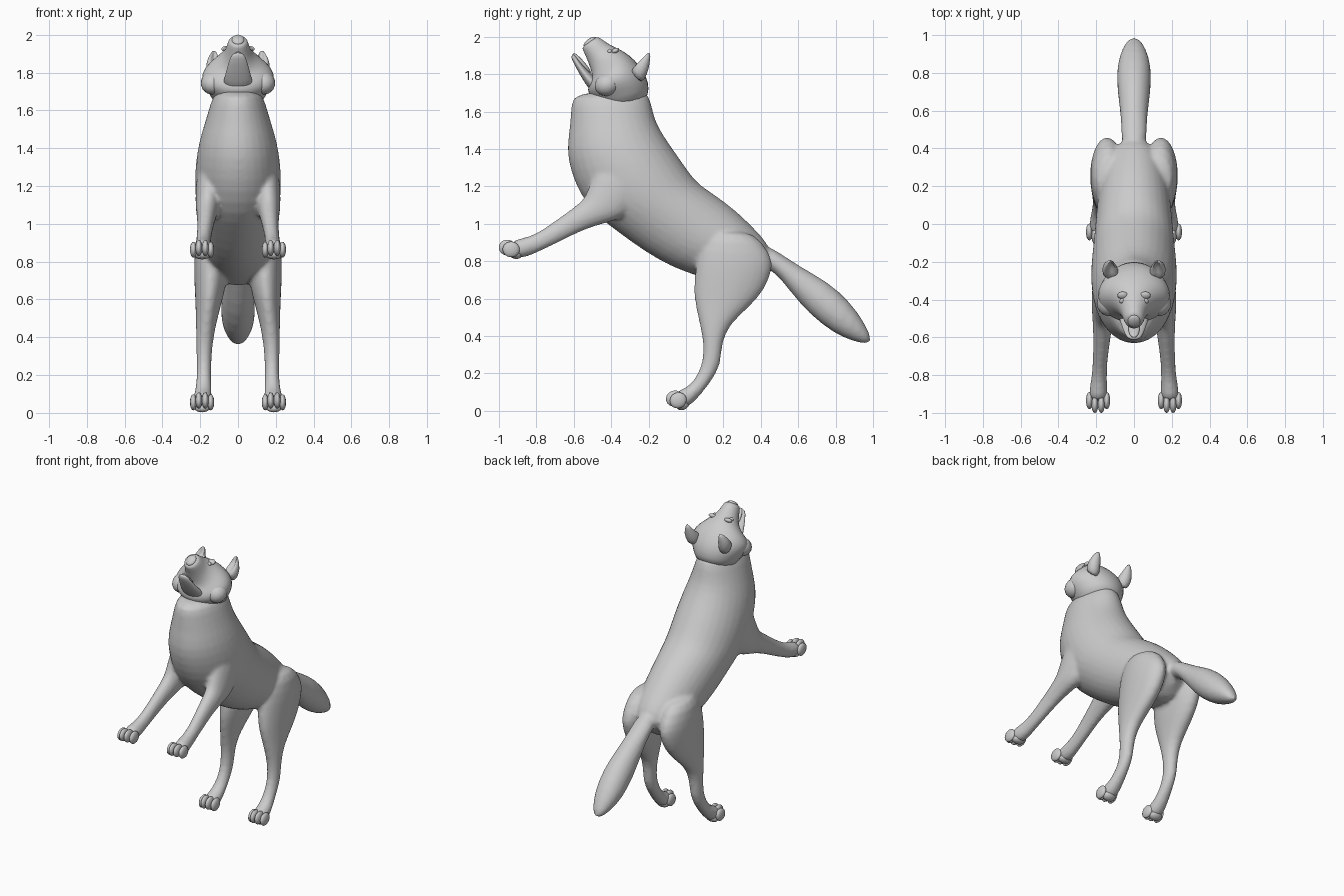
import bpy, bmesh, math
from mathutils import Matrix, Vector

cube = bpy.data.objects.get("Cube")
if cube:
    bpy.data.objects.remove(cube)

fur = bpy.data.materials.new("grey_fur")
fur.diffuse_color = (0.6, 0.6, 0.6, 1)
fur.use_nodes = True
fur.node_tree.nodes["Principled BSDF"].inputs["Base Color"].default_value = (0.6, 0.6, 0.6, 1)


def loft(bm, rings, side=1, n=16):
    """Skin oval rings: (upper y, z), (lower y, z), centre x, half width."""
    loops = []
    for (ty, tz), (by, bz), cx, hw in rings:
        c = Vector((cx * side, (ty + by) / 2, (tz + bz) / 2))
        v = Vector((0, (ty - by) / 2, (tz - bz) / 2)) * 1.02
        loops.append([bm.verts.new(c + v * math.cos(a) + Vector((hw * 1.02 * math.sin(a), 0, 0)))
                      for a in (2 * math.pi * i / n for i in range(n))])
    for a, b in zip(loops, loops[1:]):
        for i in range(n):
            j = (i + 1) % n
            bm.faces.new((a[i], a[j], b[j], b[i]))
    bm.faces.new(loops[0])
    bm.faces.new(loops[-1])


def ball(bm, loc, size, tilt=0):
    m = Matrix.Translation(loc) @ Matrix.Rotation(tilt, 4, 'X') @ Matrix.Diagonal((*size, 1))
    bmesh.ops.create_uvsphere(bm, u_segments=14, v_segments=9, radius=1, matrix=m)


def finish(bm, name, subdiv=1, fuse=0):
    bmesh.ops.recalc_face_normals(bm, faces=bm.faces)
    me = bpy.data.meshes.new(name)
    bm.to_mesh(me)
    bm.free()
    me.materials.append(fur)
    me.shade_smooth()
    ob = bpy.data.objects.new(name, me)
    bpy.context.collection.objects.link(ob)
    if subdiv:
        ob.modifiers.new("round", 'SUBSURF').levels = subdiv
        ob.modifiers["round"].render_levels = subdiv
    if fuse:
        r = ob.modifiers.new("fuse", 'REMESH')
        r.mode, r.voxel_size, r.use_smooth_shade = 'VOXEL', fuse, True
        s = ob.modifiers.new("blend", 'SMOOTH')
        s.factor, s.iterations = 0.5, 6
    return ob


# Section lists for the body
torso = [((-.21, 1.74), (-.60, 1.70), 0, .115), ((-.185, 1.64), (-.615, 1.64), 0, .145),
         ((-.165, 1.55), (-.62, 1.52), 0, .175), ((-.12, 1.47), (-.64, 1.40), 0, .207),
         ((-.035, 1.35), (-.62, 1.29), 0, .225), ((.02, 1.27), (-.575, 1.17), 0, .23),
         ((.07, 1.21), (-.49, 1.05), 0, .225), ((.14, 1.165), (-.37, .96), 0, .215),
         ((.21, 1.115), (-.22, .85), 0, .205), ((.29, 1.05), (-.08, .77), 0, .195),
         ((.37, .97), (.06, .72), 0, .18), ((.435, .90), (.20, .68), 0, .15),
         ((.465, .82), (.33, .66), 0, .10)]
tail = [((.40, .90), (.38, .76), 0, .06), ((.48, .86), (.46, .765), 0, .068),
        ((.61, .77), (.555, .64), 0, .07), ((.76, .69), (.66, .515), 0, .09),
        ((.875, .585), (.795, .41), 0, .092), ((.95, .48), (.90, .37), 0, .065),
        ((.995, .385), (.98, .352), 0, .025)]
hind_leg = [((.13, .98), (.36, .97), .13, .08), ((.06, .85), (.46, .83), .142, .09),
            ((.045, .72), (.465, .76), .143, .09), ((.04, .62), (.425, .65), .15, .078),
            ((.055, .54), (.34, .555), .16, .064), ((.075, .455), (.235, .465), .17, .052),
            ((.095, .36), (.19, .365), .178, .043), ((.09, .26), (.188, .245), .18, .038),
            ((.055, .18), (.14, .165), .18, .038), ((.015, .13), (.075, .08), .185, .045),
            ((-.04, .11), (.005, .008), .187, .052), ((-.06, .09), (-.04, .03), .187, .045)]
front_leg = [((-.42, 1.42), (-.14, 1.30), .15, .06), ((-.50, 1.25), (-.24, 1.13), .155, .07),
             ((-.54, 1.14), (-.33, 1.03), .16, .065), ((-.57, 1.11), (-.43, 1.005), .165, .055),
             ((-.66, 1.045), (-.56, .965), .17, .044), ((-.77, .965), (-.69, .895), .18, .038),
             ((-.84, .93), (-.80, .845), .185, .04), ((-.90, .92), (-.88, .81), .19, .05),
             ((-.94, .90), (-.93, .83), .19, .045)]

# Fused body, legs and tail
bm = bmesh.new()
loft(bm, torso)
loft(bm, tail)
for s in (1, -1):
    loft(bm, hind_leg, s)
    loft(bm, front_leg, s)
finish(bm, "body", 1, .012)

# Paws: four toes each with a pad below
for s, side in ((1, "left"), (-1, "right")):
    for end, y, z, tilt in (("hind", -.062, .066, .45), ("front", -.955, .873, -.1)):
        bm = bmesh.new()
        for dx in (-.046, -.017, .017, .046):
            back = .02 if abs(dx) > .03 else 0
            ball(bm, (s * .19 + dx, y + back, z - back * .5), (.0185, .046, .042), tilt)
        ball(bm, (s * .19, y + .045, z - .035), (.045, .035, .026), tilt)
        finish(bm, f"{end}_{side}_paw", 0)

# Head with broad cheeks and raised muzzle
bm = bmesh.new()
loft(bm, [((-.21, 1.66), (-.42, 1.58), 0, .12), ((-.195, 1.72), (-.49, 1.66), 0, .15),
          ((-.21, 1.79), (-.525, 1.695), 0, .19), ((-.25, 1.85), (-.525, 1.735), 0, .195),
          ((-.30, 1.90), (-.51, 1.765), 0, .16), ((-.35, 1.932), (-.50, 1.79), 0, .112),
          ((-.40, 1.953), (-.51, 1.83), 0, .075), ((-.43, 1.972), (-.53, 1.885), 0, .062),
          ((-.462, 1.997), (-.552, 1.93), 0, .052), ((-.485, 2.0), (-.557, 1.945), 0, .04)])
finish(bm, "head")

# Open lower jaw and tongue
bm = bmesh.new()
loft(bm, [((-.45, 1.76), (-.49, 1.68), 0, .09), ((-.51, 1.80), (-.54, 1.75), 0, .07),
          ((-.57, 1.87), (-.595, 1.845), 0, .05), ((-.60, 1.915), (-.62, 1.90), 0, .03)])
finish(bm, "lower_jaw")
bm = bmesh.new()
ball(bm, (0, -.555, 1.86), (.03, .07, .012), -.85)
finish(bm, "tongue", 0)

# Nose pad
bm = bmesh.new()
ball(bm, (0, -.515, 1.973), (.034, .04, .016), .65)
finish(bm, "nose", 0)

for s, side in ((1, "left"), (-1, "right")):
    # Pointed ear, hollowed on its front face
    bm = bmesh.new()
    loft(bm, [((-.31, 1.82), (-.24, 1.74), .118, .045), ((-.275, 1.862), (-.205, 1.80), .128, .044),
              ((-.24, 1.893), (-.195, 1.85), .13, .032), ((-.20, 1.925), (-.188, 1.905), .125, .009)], s, 12)
    for v in bm.verts:
        if abs(v.co.x - s * .125) < .015 and v.co.y < -.21 and v.co.z > 1.85:
            v.co += Vector((0, .035, -.025))
    finish(bm, f"{side}_ear")
    # Eye and brow
    bm = bmesh.new()
    ball(bm, (s * .062, -.408, 1.922), (.016, .014, .011), .5)
    finish(bm, f"{side}_eye", 0)
    bm = bmesh.new()
    ball(bm, (s * .06, -.378, 1.925), (.028, .022, .014), .5)
    finish(bm, f"{side}_brow", 0)
    # Cheek ruff tuft
    bm = bmesh.new()
    ball(bm, (s * .135, -.42, 1.745), (.062, .07, .06), .4)
    finish(bm, f"{side}_cheek", 0)
